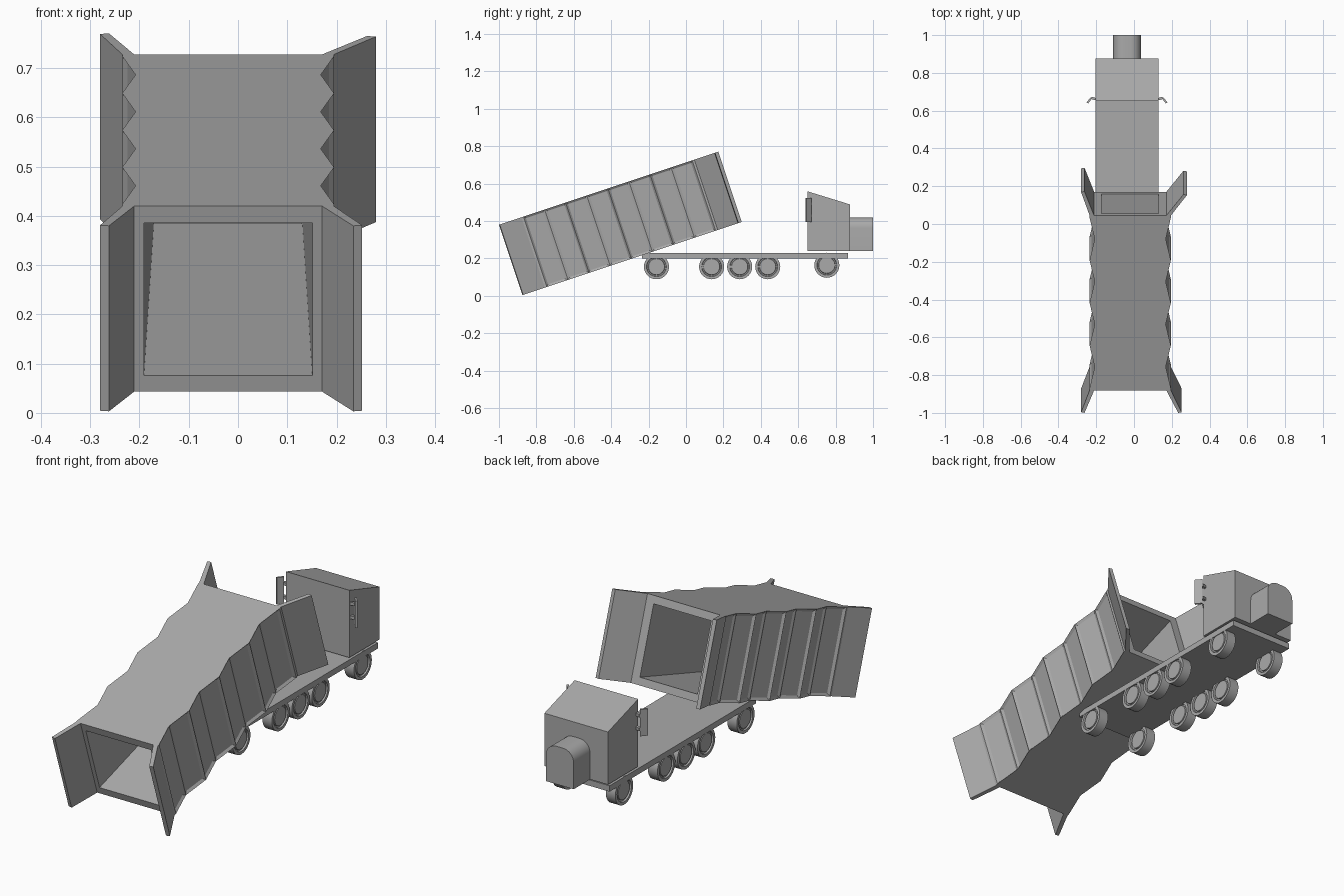
import bpy, bmesh, math
from mathutils import Matrix

if "Cube" in bpy.data.objects:
    bpy.data.objects.remove(bpy.data.objects["Cube"], do_unlink=True)

grey = bpy.data.materials.new("plain_grey")
grey.use_nodes = True
grey.diffuse_color = (0.4, 0.4, 0.4, 1)
grey.node_tree.nodes["Principled BSDF"].inputs["Base Color"].default_value = (0.4, 0.4, 0.4, 1)


def finish(name, bm, matrix=None):
    bmesh.ops.recalc_face_normals(bm, faces=bm.faces)
    mesh = bpy.data.meshes.new(name)
    bm.to_mesh(mesh)
    bm.free()
    mesh.materials.append(grey)
    obj = bpy.data.objects.new(name, mesh)
    bpy.context.collection.objects.link(obj)
    if matrix:
        obj.matrix_world = matrix
    return obj


def prism(name, outline, low, high, axis="z", matrix=None):
    """Extrude a 2D outline along the given axis."""
    place = {"x": lambda a, b, h: (h, a, b),
             "y": lambda a, b, h: (a, h, b),
             "z": lambda a, b, h: (a, b, h)}[axis]
    bm = bmesh.new()
    rings = [[bm.verts.new(place(a, b, h)) for a, b in outline] for h in (low, high)]
    for ring in rings:
        bm.faces.new(ring)
    n = len(outline)
    for i in range(n):
        j = (i + 1) % n
        bm.faces.new((rings[0][i], rings[0][j], rings[1][j], rings[1][i]))
    return finish(name, bm, matrix)


def smooth(obj):
    bpy.ops.object.select_all(action="DESELECT")
    obj.select_set(True)
    bpy.context.view_layer.objects.active = obj
    bpy.ops.object.shade_smooth_by_angle(angle=math.radians(35))


# Tilted container: local x across, y along, z up
MID, LENGTH, HEIGHT = -0.02, 0.975, 0.397
PEAK, VALLEY, COLLAR = 0.215, 0.188, 0.012
tilt = Matrix.Translation((MID, -0.755, 0.043)) @ Matrix.Rotation(math.radians(18.43), 4, "X")


def container():
    bm = bmesh.new()
    step = (LENGTH - 2 * COLLAR) / 8
    wave = [(PEAK, 0)]
    wave += [(VALLEY if i % 2 else PEAK, COLLAR + i * step) for i in range(9)]
    wave += [(PEAK, LENGTH)]
    # corrugated side walls
    side = {}
    panels = []
    for s in (-1, 1):
        for z in (0, HEIGHT):
            side[s, z] = [bm.verts.new((s * x, y, z)) for x, y in wave]
        low, high = side[s, 0], side[s, HEIGHT]
        for i in range(len(wave) - 1):
            f = bm.faces.new((low[i], low[i + 1], high[i + 1], high[i]))
            if 0 < i < len(wave) - 2:
                panels.append(f)
    # roof and floor
    for z in (0, HEIGHT):
        bm.faces.new(side[-1, z] + side[1, z][::-1])
    # tapered tunnel and end frames
    tunnel = []
    for y, half, end in ((0, 0.171, 0), (LENGTH, 0.151, -1)):
        inner = [bm.verts.new((s * half, y, z)) for s, z in
                 ((-1, 0.035), (1, 0.035), (1, 0.361), (-1, 0.361))]
        outer = [side[s, z][end] for s, z in
                 ((-1, 0), (1, 0), (1, HEIGHT), (-1, HEIGHT))]
        for i in range(4):
            j = (i + 1) % 4
            bm.faces.new((outer[i], outer[j], inner[j], inner[i]))
        tunnel.append(inner)
    for i in range(4):
        j = (i + 1) % 4
        bm.faces.new((tunnel[0][i], tunnel[0][j], tunnel[1][j], tunnel[1][i]))
    bmesh.ops.recalc_face_normals(bm, faces=bm.faces)
    # sunken wall panels
    bmesh.ops.inset_individual(bm, faces=panels, thickness=0.012, use_even_offset=True)
    for f in panels:
        shift = f.normal * -0.008
        for v in f.verts:
            v.co += shift
    finish("container", bm, tilt)


container()

# Open doors: side, end, outer tip x, reach
for name, s, end, tip, reach in (("rear_right_door", -1, 0, 0.26, 0.126),
                                 ("rear_left_door", 1, 0, 0.272, 0.126),
                                 ("front_right_door", -1, 1, 0.26, 0.135),
                                 ("front_left_door", 1, 1, 0.3, 0.118)):
    base = LENGTH if end else 0
    d = 1 if end else -1
    prism(name, [(s * (PEAK - 0.024), base), (s * PEAK, base),
                 (s * tip, base + d * (reach - 0.004)),
                 (s * (tip - 0.018), base + d * reach)], 0, HEIGHT, "z", tilt)

# Chassis bed
LEFT, RIGHT = 0.13, -0.204
AXIS = (LEFT + RIGHT) / 2
prism("chassis", [(RIGHT, -0.235), (LEFT, -0.235), (LEFT, 0.865), (RIGHT, 0.865)], 0.2, 0.228)

# Cab with sloping roof
prism("cab", [(0.65, 0.238), (0.877, 0.238), (0.877, 0.488), (0.65, 0.558)], RIGHT, LEFT, "x")

# Nose with rounded top
HALF, ROUND, TOP = 0.073, 0.055, 0.418
arch = [(AXIS - HALF, 0.238), (AXIS + HALF, 0.238)]
for start, cx in ((0, HALF - ROUND), (90, ROUND - HALF)):
    for i in range(9):
        a = math.radians(start + i * 90 / 8)
        arch.append((AXIS + cx + ROUND * math.cos(a), TOP - ROUND + ROUND * math.sin(a)))
smooth(prism("nose", arch, 0.877, 1.0, "y"))

# Mirrors on two brackets each
for s, label in ((-1, "right"), (1, "left")):
    def across(points):
        return [(AXIS + s * x, y) for x, y in points]
    prism(label + "_mirror", across([(0.185, 0.664), (0.191, 0.672), (0.214, 0.644), (0.206, 0.638)]),
          0.395, 0.522)
    for k, z in enumerate((0.42, 0.485)):
        prism(f"{label}_mirror_bracket_{k + 1}",
              across([(0.16, 0.653), (0.16, 0.666), (0.188, 0.674), (0.192, 0.662)]), z, z + 0.014)


# Wheels with recessed rim and raised hub
def wheel(name, x, y, z, radius=0.067, width=0.05):
    bm = bmesh.new()
    bmesh.ops.create_cone(bm, cap_ends=True, segments=32, radius1=radius, radius2=radius, depth=width)
    caps = [f for f in bm.faces if len(f.verts) > 4]
    for thickness, depth in ((0.014, 0), (0.002, -0.008), (0.006, 0), (0.002, 0.006)):
        bmesh.ops.inset_region(bm, faces=caps, thickness=thickness, depth=depth)
    smooth(finish(name, bm, Matrix.Translation((x, y, z)) @ Matrix.Rotation(math.pi / 2, 4, "Y")))


for i, (y, z) in enumerate(((-0.158, 0.155), (0.137, 0.155), (0.287, 0.155), (0.437, 0.155), (0.753, 0.163))):
    wheel(f"left_wheel_{i + 1}", LEFT - 0.026, y, z)
    wheel(f"right_wheel_{i + 1}", RIGHT + 0.026, y, z)
